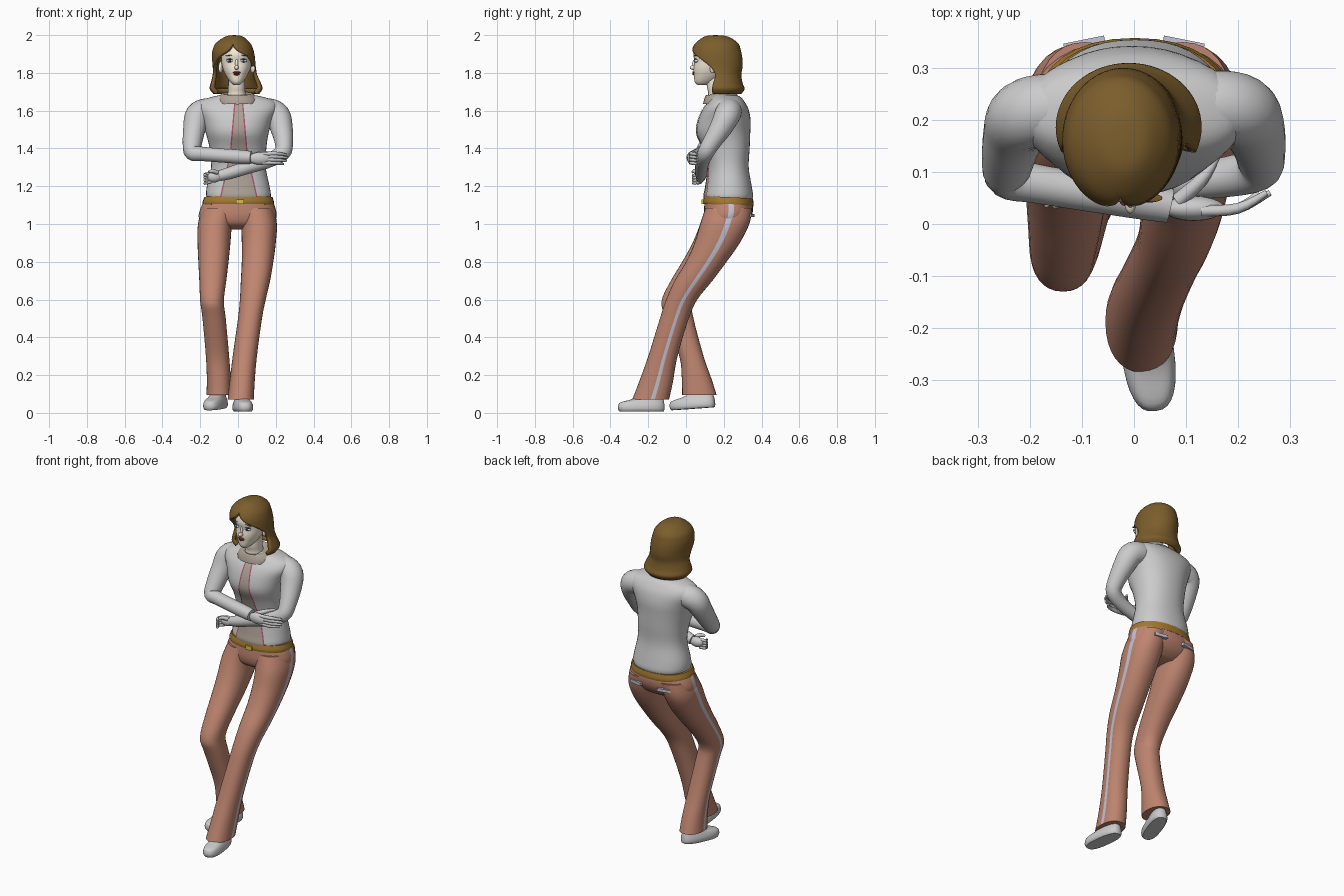
import bpy, bmesh, math
from mathutils import Vector

def mat(name, r, g, b):
    m = bpy.data.materials.new(name)
    m.diffuse_color = (r, g, b, 1)
    return m

PANTS = mat("pants", .52, .235, .16)
STRIPE = mat("stripe", .55, .55, .66)
HAIR = mat("hair", .20, .11, .025)
SKIN = mat("skin", .92, .84, .70)
BELT = mat("belt", .36, .19, .03)
BUCKLE = mat("buckle", .65, .55, .05)
SHIRT = mat("shirt", .42, .36, .30)
PINK = mat("pink", .45, .08, .16)
LIP = mat("lip", .25, .03, .04)
DARK = mat("dark", .04, .05, .08)
WHITE = mat("white", .75, .8, .85)

def spline(rows, steps=4):
    """Catmull-Rom through rows of numbers."""
    out = []
    for i in range(len(rows) - 1):
        p0, p1, p2, p3 = (rows[max(i - 1, 0)], rows[i], rows[i + 1], rows[min(i + 2, len(rows) - 1)])
        for s in range(steps):
            t = s / steps
            out.append([.5 * (2 * b + (c - a) * t + (2 * a - 5 * b + 4 * c - d) * t * t
                              + (3 * b - a - 3 * c + d) * t ** 3) for a, b, c, d in zip(p0, p1, p2, p3)])
    out.append(list(rows[-1]))
    return out

def skin_rings(name, rings, mats=(), closed=True, caps=True, paint=None):
    """Mesh over equal-length point rings; paint(column) picks the material slot."""
    bm = bmesh.new()
    vs = [[bm.verts.new(p) for p in r] for r in rings]
    n = len(vs[0])
    for a, b in zip(vs, vs[1:]):
        for j in range(n if closed else n - 1):
            k = (j + 1) % n
            f = bm.faces.new((a[j], a[k], b[k], b[j]))
            f.material_index = paint(j) if paint else 0
    if caps:
        bm.faces.new(vs[0])
        bm.faces.new(vs[-1])
    bmesh.ops.remove_doubles(bm, verts=bm.verts, dist=1e-5)
    bmesh.ops.recalc_face_normals(bm, faces=bm.faces)
    me = bpy.data.meshes.new(name)
    bm.to_mesh(me)
    bm.free()
    for m in mats:
        me.materials.append(m)
    ob = bpy.data.objects.new(name, me)
    bpy.context.collection.objects.link(ob)
    return ob

def power(v, p):
    return math.copysign(abs(v) ** (2 / p), v)

def loft(name, rows, mats=(), n=32, p=2.2, slope=0, gap=False, paint=None):
    """Stack of horizontal ovals (x0, x1, y0, y1, z[, front gap in degrees])."""
    rings = []
    for r in spline(rows):
        x0, x1, y0, y1, z = r[:5]
        g = math.radians(max(r[5], 0)) if gap else 0
        ring = []
        for j in range(n):
            a = -math.pi / 2 + g + (2 * math.pi - 2 * g) * j / (n - 1) if gap else 2 * math.pi * j / n
            y = (y1 - y0) / 2 * power(math.sin(a), p)
            ring.append(((x0 + x1) / 2 + (x1 - x0) / 2 * power(math.cos(a), p), (y0 + y1) / 2 + y, z + slope * y))
        rings.append(ring)
    if gap:
        ob = skin_rings(name, rings, mats, closed=False, caps=False)
        s = ob.modifiers.new("thickness", 'SOLIDIFY')
        s.thickness = .02
        return ob
    return skin_rings(name, rings, mats, paint=paint)

def tube(name, rows, n=16, steps=4):
    """Round tube through (x, y, z, radius) points."""
    pts = spline(rows, steps)
    rings = []
    for i, q in enumerate(pts):
        t = (Vector(pts[min(i + 1, len(pts) - 1)][:3]) - Vector(pts[max(i - 1, 0)][:3])).normalized()
        u = t.cross(Vector((0, 1, 0.2))).normalized()
        v = t.cross(u)
        rings.append([Vector(q[:3]) + q[3] * (u * math.cos(a) + v * math.sin(a))
                      for a in (2 * math.pi * j / n for j in range(n))])
    return skin_rings(name, rings)

def ball(name, loc, scale, m=None, rot=(0, 0, 0)):
    bpy.ops.mesh.primitive_uv_sphere_add(segments=20, ring_count=12, location=loc, rotation=rot)
    ob = bpy.context.object
    ob.name, ob.scale = name, scale
    if m:
        ob.data.materials.append(m)

def box(name, loc, size, m, rot=(0, 0, 0)):
    bpy.ops.mesh.primitive_cube_add(size=1, location=loc, rotation=rot)
    ob = bpy.context.object
    ob.name, ob.scale = name, size
    ob.data.materials.append(m)

# Trousers: hips and two flared legs with a side stripe
loft("hips", [(-.175, .18, .10, .348, 1.13), (-.198, .198, .096, .355, 1.085), (-.208, .204, .096, .347, 1.04),
              (-.19, .185, .11, .32, 1.0), (-.12, .12, .15, .28, .972)], [PANTS, STRIPE], p=2.2,
     paint=lambda j: int(j in (0, 16)))
loft("left_leg", [(.0, .188, .103, .35, 1.085), (.015, .206, .075, .335, 1.0), (.02, .2, .045, .285, .9),
                  (.02, .187, 0, .215, .8), (.015, .17, -.06, .14, .7), (.01, .147, -.105, .06, .6),
                  (0, .127, -.138, .015, .5), (-.028, .1, -.2, -.045, .3), (-.045, .088, -.25, -.07, .16),
                  (-.055, .084, -.285, -.09, .07)], [PANTS, STRIPE], paint=lambda j: int(j == 0))
loft("right_leg", [(-.188, -.0, .103, .35, 1.085), (-.212, -.03, .075, .335, 1.0), (-.214, -.04, .035, .28, .9),
                   (-.21, -.05, -.02, .2, .8), (-.205, -.062, -.08, .11, .7), (-.2, -.075, -.13, .035, .59),
                   (-.188, -.065, -.105, .04, .5), (-.17, -.047, -.035, .093, .3), (-.165, -.038, -.022, .135, .18),
                   (-.167, -.034, -.02, .162, .095)], [PANTS, STRIPE], paint=lambda j: int(j == 16))
loft("belt", [(-.187, .19, .092, .356, 1.1), (-.188, .191, .09, .358, 1.115), (-.178, .183, .096, .354, 1.142)],
     [BELT], p=2.2, slope=-.05)
box("buckle", (.012, .09, 1.118), (.04, .014, .025), BUCKLE)
for s in (-1, 1):
    box("back_pocket_trim", (s * .095, .345, 1.045), (.08, .02, .018), STRIPE, (0, 0, -s * .2))

# Shoes
for name, loc, rot in (("left_shoe", (.025, -.235, .008), (0, 0, .13)),
                       ("right_shoe", (-.118, .037, .022), (.07, 0, -.3))):
    ob = loft(name, [(-.043, .043, -.118, .118, 0), (-.05, .05, -.125, .122, .012), (-.05, .05, -.125, .122, .03),
                     (-.044, .044, -.112, .12, .048), (-.036, .036, -.05, .115, .065),
                     (-.03, .03, 0, .1, .09)], p=2.6)
    ob.location, ob.rotation_euler = loc, rot

# Jacket body
torso = [(-.155, .165, .105, .346, 1.125), (-.168, .174, .096, .355, 1.15), (-.165, .167, .105, .348, 1.2),
         (-.142, .147, .115, .332, 1.3), (-.15, .15, .09, .337, 1.4), (-.17, .162, .057, .34, 1.48),
         (-.19, .183, .065, .342, 1.55), (-.215, .21, .09, .33, 1.61), (-.2, .195, .12, .308, 1.65),
         (-.13, .125, .135, .285, 1.675), (-.07, .065, .14, .25, 1.685)]
loft("jacket", torso, n=40)

# Shirt panel between the jacket edges, with pink trim
panel = []
for x0, x1, y0, y1, z in spline(torso, 6):
    if 1.13 < z < 1.64:
        t = min(max((z - 1.14) / .23, 0), 1)
        w = .1 * (1 - t) + .048 * t if t < 1 else .048 - .022 * (z - 1.37) / .25
        row = []
        for k in (-1, -1 + .007 / w, -.5, 0, .5, 1 - .007 / w, 1):
            x = .004 + k * w
            u = min(abs((x - (x0 + x1) / 2) / ((x1 - x0) / 2)), 1)
            row.append((x, (y0 + y1) / 2 - (y1 - y0) / 2 * (1 - u ** 2.2) ** (1 / 2.2) - .004, z))
        panel.append(row)
skin_rings("shirt_panel", panel, [SHIRT, PINK], closed=False, caps=False, paint=lambda j: int(j in (0, 5)))
loft("collar", [(-.11, .105, .09, .275, 1.645), (-.108, .102, .095, .275, 1.667), (-.085, .078, .105, .262, 1.69),
                (-.065, .055, .115, .25, 1.687)], [SHIRT], slope=.12)

# Folded arms, rooted inside the shoulders
tube("right_arm", [(-.08, .22, 1.6, .06), (-.16, .222, 1.598, .068), (-.212, .208, 1.575, .068),
                   (-.23, .175, 1.51, .06), (-.243, .12, 1.42, .05), (-.24, .09, 1.378, .043),
                   (-.19, .078, 1.371, .038), (-.08, .06, 1.362, .037), (.02, .045, 1.355, .037),
                   (.07, .035, 1.352, .033)], 24)
tube("left_arm", [(.08, .225, 1.6, .06), (.155, .228, 1.598, .068), (.208, .218, 1.575, .068),
                  (.23, .185, 1.51, .06), (.243, .135, 1.43, .048), (.235, .105, 1.378, .043),
                  (.16, .088, 1.335, .038), (.05, .082, 1.3, .035), (-.05, .08, 1.268, .032),
                  (-.1, .08, 1.255, .028)], 24)

# Hands: one laid over the elbow, one half closed
ball("right_palm", (.115, .03, 1.347), (.06, .024, .033))
tube("right_thumb", [(.085, .045, 1.362, .015), (.13, .085, 1.375, .013), (.16, .13, 1.375, .007)], 8)
ball("left_palm", (-.128, .078, 1.25), (.042, .026, .03))
tube("left_thumb", [(-.11, .06, 1.272, .012), (-.135, .045, 1.28, .011), (-.155, .035, 1.275, .007)], 8)
for i in range(4):
    d = -.015 * i
    tip = (.255, .262, .256, .24)[i]
    tube("right_finger", [(.13, .025, 1.37 + d, .011), (.2, .03, 1.373 + d * 1.1, .0105),
                          (tip, .06, 1.367 + d * 1.1, .006)], 8)
    tube("left_finger", [(-.145, .078, 1.268 + d, .01), (-.174, .06, 1.262 + d, .0095),
                         (-.165, .035, 1.256 + d * .9, .007)], 8)

# Neck and head
loft("neck", [(-.065, .05, .11, .24, 1.64), (-.055, .04, .118, .22, 1.69), (-.052, .038, .11, .215, 1.73),
              (-.052, .038, .11, .215, 1.79)], [SKIN], n=24)
loft("head", [(-.025, .01, .06, .11, 1.737), (-.042, .027, .046, .15, 1.752), (-.064, .049, .042, .2, 1.785),
              (-.08, .065, .04, .235, 1.82), (-.088, .073, .045, .25, 1.86), (-.086, .071, .04, .26, 1.9),
              (-.07, .055, .06, .24, 1.95), (-.03, .02, .1, .19, 1.975)], [SKIN])
ball("nose", (-.007, .04, 1.828), (.011, .02, .013), SKIN)
ball("nose_bridge", (-.007, .045, 1.85), (.008, .012, .026), SKIN, (-.25, 0, 0))
ball("upper_lip", (-.007, .042, 1.802), (.02, .009, .006), LIP)
ball("lower_lip", (-.007, .043, 1.793), (.016, .009, .006), LIP)
for s in (-1, 1):
    cx = -.007 + s * .036
    ball("eye", (cx, .055, 1.864), (.018, .012, .009), WHITE)
    ball("pupil", (cx, .046, 1.864), (.007, .005, .008), DARK)
    ball("upper_lash", (cx, .05, 1.873), (.019, .009, .002), DARK)
    ball("eyebrow", (cx + s * .004, .05, 1.892), (.022, .008, .002), HAIR, (0, s * .12, 0))
    ball("ear", (-.007 + s * .084, .145, 1.83), (.011, .02, .032), SKIN, (-.2, 0, s * .4))

# Bobbed hair, open at the face and flicked out at the ends
loft("hair", [(-.02, -.02, .155, .155, 2.0, 0), (-.065, .025, .1, .22, 1.993, 0), (-.117, .065, .05, .275, 1.958, 0),
              (-.135, .082, .03, .29, 1.92, 14), (-.138, .09, .028, .298, 1.88, 46),
              (-.134, .094, .035, .3, 1.835, 72), (-.134, .102, .05, .293, 1.79, 82), (-.145, .122, .06, .3, 1.745, 72),
              (-.15, .13, .065, .31, 1.715, 66), (-.13, .112, .085, .293, 1.688, 62)], [HAIR], n=41, p=2, gap=True)

# Smooth shading with sharp rims
bpy.ops.object.select_all(action='SELECT')
bpy.context.view_layer.objects.active = bpy.data.objects["jacket"]
bpy.ops.object.shade_smooth_by_angle(angle=math.radians(50))
